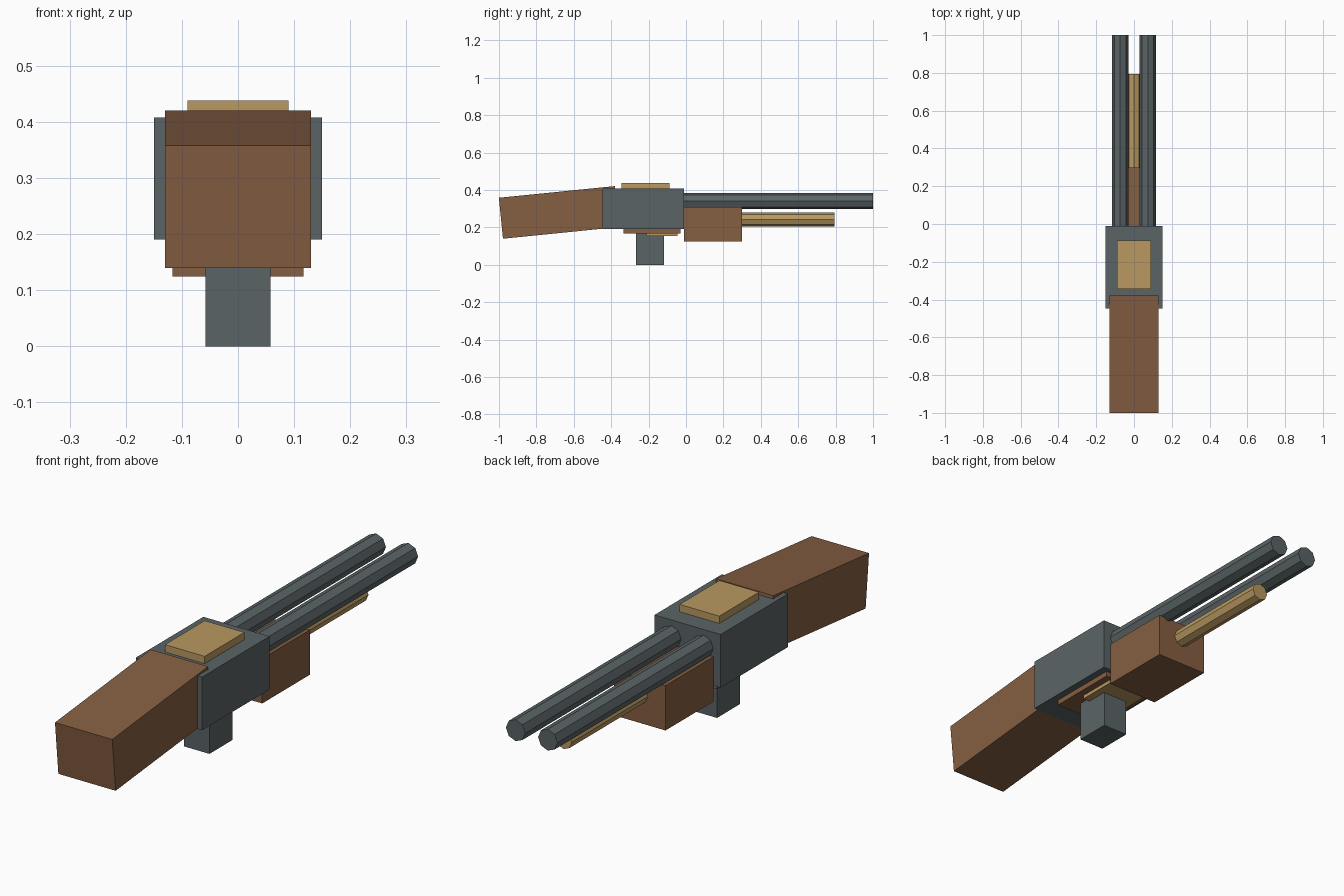
import bpy
import math

if "Cube" in bpy.data.objects:
    bpy.data.objects.remove(bpy.data.objects["Cube"])


def material(name, rgb):
    m = bpy.data.materials.new(name)
    m.diffuse_color = (*rgb, 1.0)
    m.use_nodes = True
    m.node_tree.nodes["Principled BSDF"].inputs["Base Color"].default_value = m.diffuse_color
    return m


WOOD = material("brown wood", (0.235, 0.112, 0.054))
STEEL = material("grey steel", (0.102, 0.127, 0.133))
BRASS = material("brass", (0.479, 0.314, 0.117))


def box(name, mat, x, y, z):
    """Box from (min, max) ranges on each axis."""
    bpy.ops.mesh.primitive_cube_add(size=1, location=[sum(r) / 2 for r in (x, y, z)])
    ob = bpy.context.object
    ob.name = name
    ob.scale = [r[1] - r[0] for r in (x, y, z)]
    ob.data.materials.append(mat)
    return ob


def rod(name, mat, x, z, radius, y0, y1):
    """Eight-sided rod running along y, with an edge on top."""
    bpy.ops.mesh.primitive_cylinder_add(
        vertices=8, radius=radius, depth=y1 - y0,
        location=(x, (y0 + y1) / 2, z), rotation=(math.pi / 2, 0, 0))
    ob = bpy.context.object
    ob.name = name
    ob.data.materials.append(mat)
    return ob


# Body and its plates
box("receiver", STEEL, (-0.15, 0.15), (-0.447, -0.01), (0.19, 0.408))
box("top_plate", BRASS, (-0.09, 0.09), (-0.345, -0.087), (0.39, 0.438))
box("lower_plate", WOOD, (-0.12, 0.12), (-0.335, -0.03), (0.168, 0.20))
box("lower_trim", BRASS, (-0.09, 0.09), (-0.21, -0.045), (0.153, 0.18))
box("grip", STEEL, (-0.058, 0.058), (-0.268, -0.118), (0.0, 0.18))

# Tilted shoulder stock
stock = box("stock", WOOD, (-0.13, 0.13), (-0.991, -0.367), (0.17, 0.39))
stock.rotation_euler.x = 0.1

# Fore-end, barrels and the rod below them
box("fore_end", WOOD, (-0.117, 0.117), (-0.01, 0.30), (0.124, 0.308))
for side, label in ((-1, "left"), (1, "right")):
    rod(f"{label}_barrel", STEEL, side * 0.073, 0.341, 0.044, -0.03, 1.0)
rod("under_rod", BRASS, 0, 0.242, 0.037, 0.28, 0.793)
